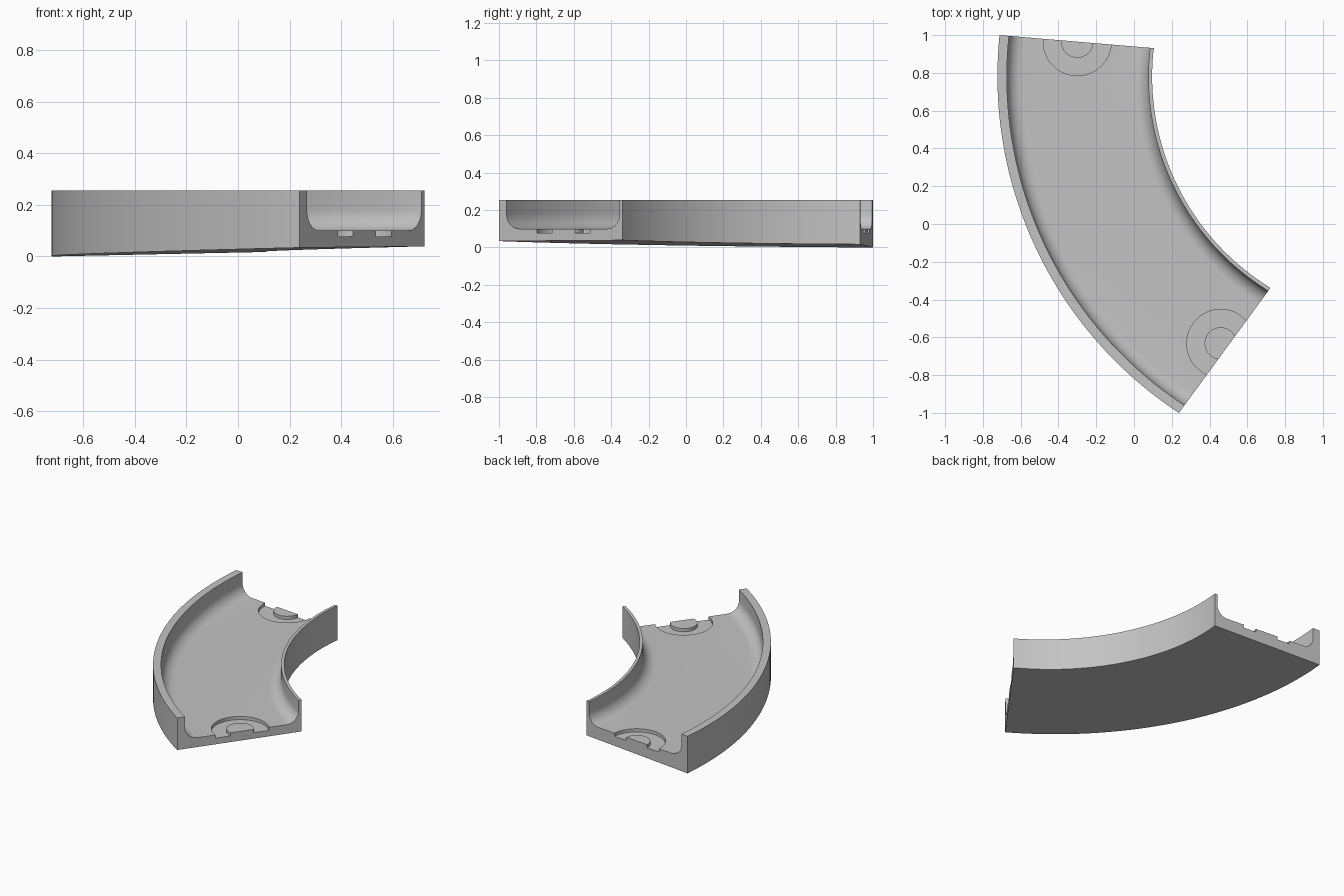
import bpy, bmesh, math
from mathutils import Vector

cube = bpy.data.objects.get("Cube")
if cube:
    bpy.data.objects.remove(cube, do_unlink=True)

CENTRE = Vector((1.409, 0.781))      # centre of the bend
R_OUT, R_IN = 2.132, 1.313
BACK = (Vector((-0.712, 1.0)), Vector((0.106, 0.931)))      # outer, inner corner
FRONT = (Vector((0.238, -1.0)), Vector((0.722, -0.339)))
TOP, FLOOR, RECESS = 0.255, 0.10, 0.078
WALL_OUT, WALL_IN, FILLET = 0.05, 0.02, 0.08
STEPS = 64

grey = bpy.data.materials.new("light grey")
grey.use_nodes = True
colour = (0.55, 0.55, 0.55, 1)
grey.diffuse_color = colour
grey.node_tree.nodes["Principled BSDF"].inputs["Base Color"].default_value = colour


def make_object(name, bm):
    bmesh.ops.recalc_face_normals(bm, faces=bm.faces)
    mesh = bpy.data.meshes.new(name)
    bm.to_mesh(mesh)
    bm.free()
    obj = bpy.data.objects.new(name, mesh)
    bpy.context.collection.objects.link(obj)
    mesh.materials.append(grey)
    return obj


def underside(p):
    """Height of the slightly sloping base."""
    return max(0.0, 0.0203 * (p.x + 0.712) - 0.0074 * (p.y - 1.0))


def polar(p):
    d = p - CENTRE
    return d.length, math.atan2(-d.y, -d.x)


def fillet(cx, start, end, n=10):
    """Quarter round between wall and floor."""
    angles = [math.radians(start + (end - start) * i / n) for i in range(n + 1)]
    return [(cx + FILLET * math.cos(a), FLOOR + FILLET + FILLET * math.sin(a)) for a in angles]


# Cross-section: distance from the outer side, height (None means the base)
width = R_OUT - R_IN
profile = [(0, None), (0, TOP), (WALL_OUT, TOP)]
profile += fillet(WALL_OUT + FILLET, 180, 270)
profile += fillet(width - WALL_IN - FILLET, 270, 360)
profile += [(width - WALL_IN, TOP), (width, TOP), (width, None)]

# Curved channel swept between the two straight end cuts
bm = bmesh.new()
rings = []
for i in range(STEPS + 1):
    t = i / STEPS
    ring = []
    for s, z in profile:
        a0 = polar(BACK[0].lerp(BACK[1], s / width))
        a1 = polar(FRONT[0].lerp(FRONT[1], s / width))
        radius = a0[0] + (a1[0] - a0[0]) * t if i in (0, STEPS) else R_OUT - s
        angle = a0[1] + (a1[1] - a0[1]) * t
        p = CENTRE - radius * Vector((math.cos(angle), math.sin(angle)))
        ring.append(bm.verts.new((p.x, p.y, underside(p) if z is None else z)))
    rings.append(ring)
count = len(profile)
for a, b in zip(rings, rings[1:]):
    for j in range(count):
        k = (j + 1) % count
        bm.faces.new((a[j], a[k], b[k], b[j]))
bm.faces.new(rings[0])
bm.faces.new(rings[-1])
channel = make_object("curved_channel", bm)


def ring_cutter(name, x, y, inner, outer, n=64):
    """Square-section ring that sinks a groove around a flush disc."""
    bm = bmesh.new()
    section = ((inner, RECESS), (outer, RECESS), (outer, 0.15), (inner, 0.15))
    loops = []
    for i in range(n):
        a = math.tau * (i + 0.5) / n
        loops.append([bm.verts.new((x + r * math.cos(a), y + r * math.sin(a), z))
                      for r, z in section])
    for i in range(n):
        a, b = loops[i], loops[(i + 1) % n]
        for j in range(4):
            k = (j + 1) % 4
            bm.faces.new((a[j], a[k], b[k], b[j]))
    cutter = make_object(name, bm)
    cutter.hide_render = True
    return cutter


# Connector grooves at both ends
bpy.context.view_layer.objects.active = channel
channel.select_set(True)
for name, x, y in (("back_groove_cutter", -0.30, 0.965), ("front_groove_cutter", 0.459, -0.632)):
    cutter = ring_cutter(name, x, y, 0.085, 0.18)
    mod = channel.modifiers.new(name, "BOOLEAN")
    mod.operation = "DIFFERENCE"
    mod.solver = "EXACT"
    mod.object = cutter
    bpy.ops.object.modifier_apply(modifier=mod.name)
    bpy.data.objects.remove(cutter, do_unlink=True)

bpy.ops.object.shade_smooth_by_angle(angle=math.radians(30))
